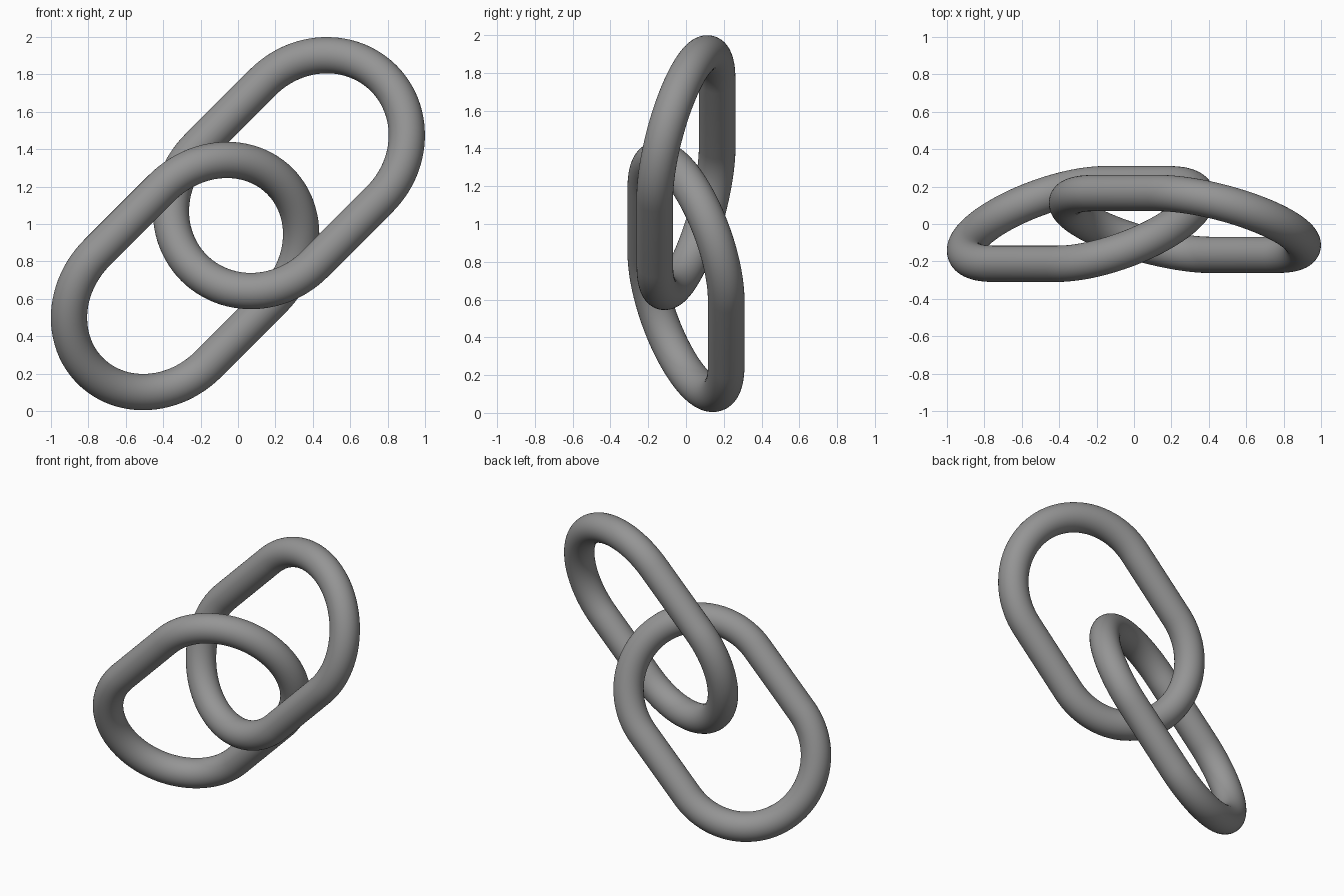
import bpy
import math
from mathutils import Vector

cube = bpy.data.objects.get("Cube")
if cube:
    bpy.data.objects.remove(cube, do_unlink=True)

TUBE_RADIUS = 0.097
BEND_RADIUS = 0.472
HALF_STRAIGHT = 0.245
BEND_STEPS = 48
RING_SIDES = 40

# Plain grey metal
steel = bpy.data.materials.new("grey_steel")
steel.use_nodes = True
grey = (0.3, 0.3, 0.3, 1)
steel.diffuse_color = grey
steel.node_tree.nodes["Principled BSDF"].inputs["Base Color"].default_value = grey


def make_link(name, centre, tilt):
    """Stadium-shaped ring swept with a round section, tilted about its long axis."""
    along = Vector((1, 0, 1)).normalized()
    across = Vector((1, 0, -1)).normalized() * math.cos(tilt)
    across.y = math.sin(tilt)
    normal = along.cross(across)
    verts = []
    for end in (1, -1):
        for i in range(BEND_STEPS + 1):
            a = math.pi * (i / BEND_STEPS - 0.5)
            out = (along * math.cos(a) + across * math.sin(a)) * end
            spine = Vector(centre) + along * HALF_STRAIGHT * end + out * BEND_RADIUS
            for j in range(RING_SIDES):
                b = math.tau * j / RING_SIDES
                verts.append(spine + (out * math.cos(b) + normal * math.sin(b)) * TUBE_RADIUS)
    rings = len(verts) // RING_SIDES
    faces = []
    for i in range(rings):
        for j in range(RING_SIDES):
            k, m = (i + 1) % rings, (j + 1) % RING_SIDES
            faces.append([p * RING_SIDES + q for p, q in ((i, j), (k, j), (k, m), (i, m))])
    mesh = bpy.data.meshes.new(name)
    mesh.from_pydata(verts, [], faces)
    mesh.materials.append(steel)
    mesh.shade_smooth()
    link = bpy.data.objects.new(name, mesh)
    bpy.context.collection.objects.link(link)


# Two interlocked links, tilted opposite ways
make_link("lower_link", (-0.283, 0, 0.722), math.radians(26.8))
make_link("upper_link", (0.272, 0, 1.272), math.radians(-20.5))
